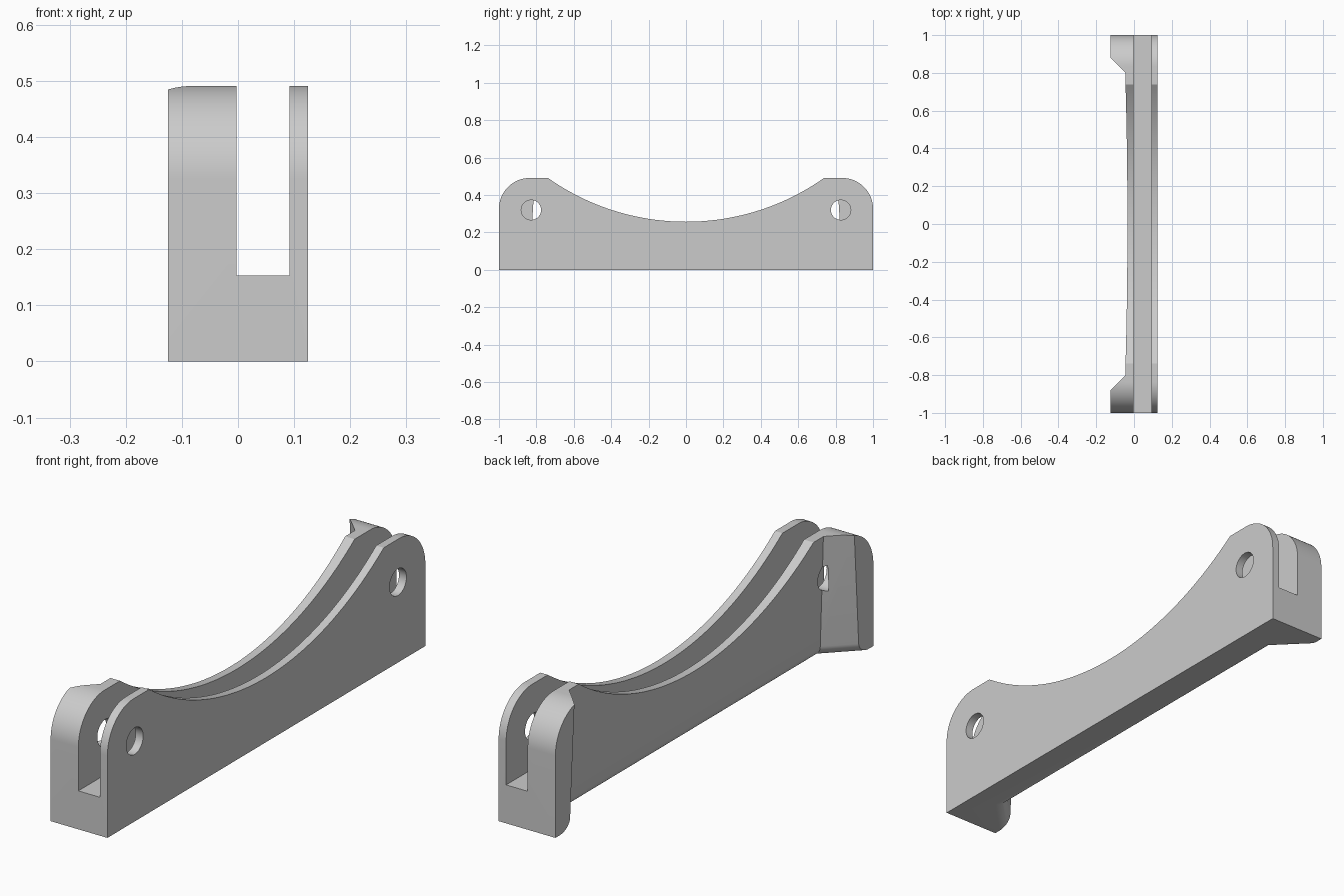
import bpy, bmesh, math
from mathutils import Matrix

if "Cube" in bpy.data.objects:
    bpy.data.objects.remove(bpy.data.objects["Cube"], do_unlink=True)

HALF, TOP, HOLE_Y, HOLE_Z = 0.125, 0.491, 0.828, 0.32

grey = bpy.data.materials.new("light_grey")
grey.use_nodes = True
grey.diffuse_color = (0.6, 0.6, 0.6, 1)
grey.node_tree.nodes["Principled BSDF"].inputs["Base Color"].default_value = grey.diffuse_color


def loft(name, loops):
    """Closed solid through matching loops of points."""
    bm = bmesh.new()
    rings = [[bm.verts.new(p) for p in loop] for loop in loops]
    n = len(rings[0])
    for a, b in zip(rings, rings[1:]):
        for i in range(n):
            j = (i + 1) % n
            bm.faces.new((a[i], a[j], b[j], b[i]))
    bm.faces.new(rings[0])
    bm.faces.new(rings[-1])
    bmesh.ops.recalc_face_normals(bm, faces=bm.faces)
    return finish(name, bm)


def finish(name, bm):
    mesh = bpy.data.meshes.new(name)
    bm.to_mesh(mesh)
    bm.free()
    mesh.materials.append(grey)
    obj = bpy.data.objects.new(name, mesh)
    bpy.context.collection.objects.link(obj)
    return obj


def box(name, x0, x1, z0, z1):
    return loft(name, [[(x, -1.2, z0), (x, 1.2, z0), (x, 1.2, z1), (x, -1.2, z1)] for x in (x0, x1)])


# Side profile: rounded shoulders and a dished top
R, lip, dip = 0.165, 0.738, 0.257
profile = [(1, 0)]
for i in range(25):
    a = math.pi / 2 * i / 24
    profile.append((1 - R + R * math.cos(a), TOP - R + R * math.sin(a)))
sag = TOP - dip
big = (lip ** 2 + sag ** 2) / (2 * sag)
reach = math.asin(lip / big)
dish = []
for i in range(49):
    a = reach * (1 - i / 24)
    dish.append((big * math.sin(a), dip + big * (1 - math.cos(a))))
profile = profile + dish + [(-y, z) for y, z in reversed(profile)]
body = loft("clamp_body", [[(x, y, z) for y, z in profile] for x in (-HALF, HALF)])

# Long open slot between the two walls
cutters = [box("slot_cutter", -0.003, 0.092, 0.153, 0.7)]

# Drafted side recess with splayed ends and a rounded lower edge
r = 0.045
levels = [(-0.03, r + 0.021)]
for i in range(13):
    a = math.pi / 2 * i / 12
    z = r * (1 - math.cos(a))
    levels.append((z, r * (1 - math.sin(a)) + 0.0435 * (TOP - z)))
levels.append((0.6, 0.0435 * (TOP - 0.6)))
loops = []
for z, o in levels:
    inner = 0.8 + 0.4142 * o
    outer = inner + 0.155 + o
    loops.append([(-0.2, -outer, z), (-0.045 + o, -inner, z), (-0.045 + o, inner, z), (-0.2, outer, z)])
cutters.append(loft("recess_cutter", loops))

# Pin holes, stopping short of the outer end pads
for side in (-1, 1):
    bm = bmesh.new()
    bmesh.ops.create_cone(bm, cap_ends=True, segments=48, radius1=0.053, radius2=0.053, depth=0.253,
                          matrix=Matrix.Translation((0.0735, side * HOLE_Y, HOLE_Z))
                          @ Matrix.Rotation(math.pi / 2, 4, 'Y'))
    cutters.append(finish("pin_hole_cutter", bm))

# Cut the body, then drop the cutters
bpy.ops.object.select_all(action='DESELECT')
bpy.context.view_layer.objects.active = body
body.select_set(True)
for cutter in cutters:
    cutter.hide_render = True
    mod = body.modifiers.new("cut", 'BOOLEAN')
    mod.operation = 'DIFFERENCE'
    mod.solver = 'EXACT'
    mod.object = cutter
    bpy.ops.object.modifier_apply(modifier=mod.name)
for cutter in cutters:
    bpy.data.objects.remove(cutter, do_unlink=True)

bpy.ops.object.shade_smooth_by_angle(angle=math.radians(25))
